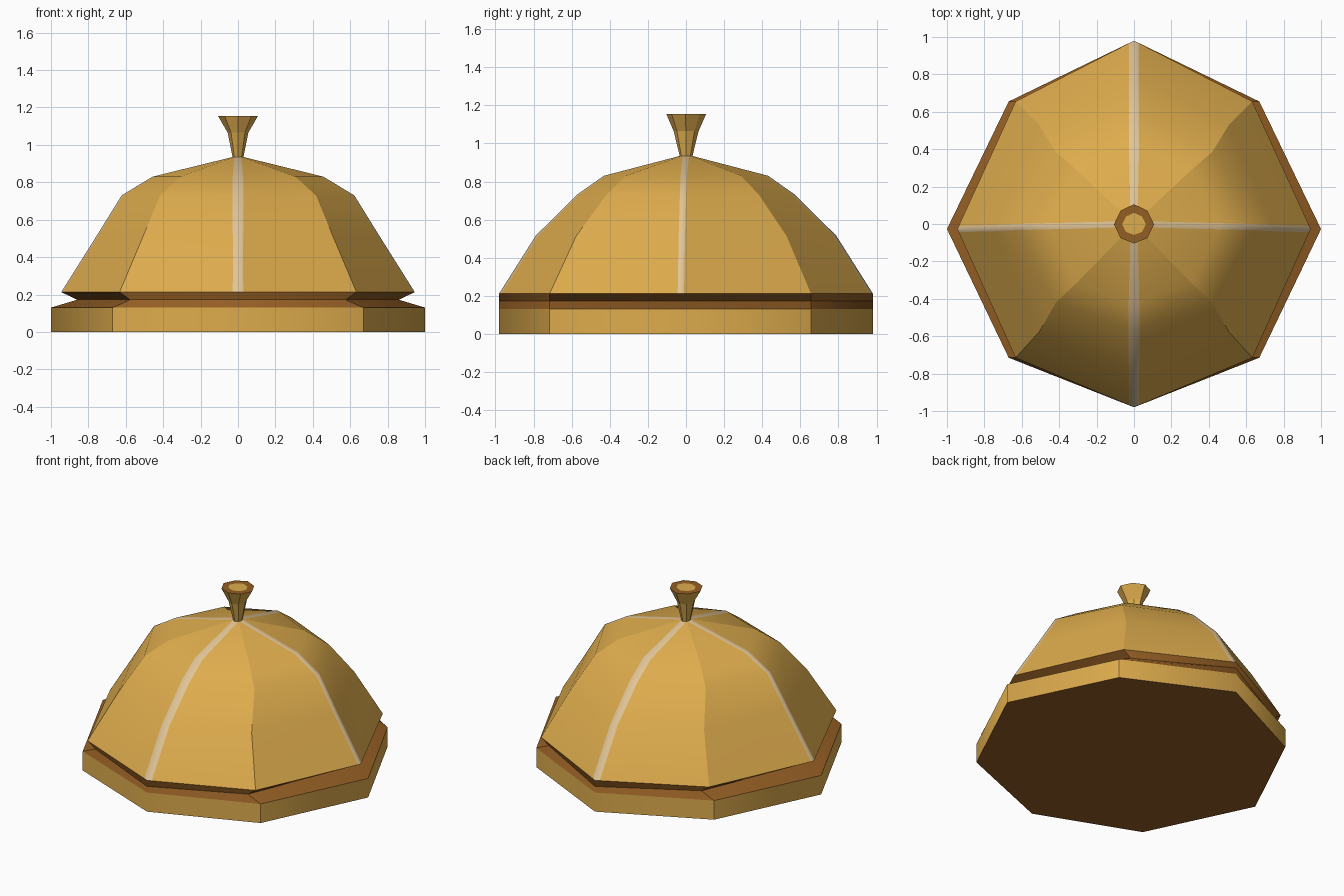
import bpy, bmesh
from mathutils import Vector

if "Cube" in bpy.data.objects:
    bpy.data.objects.remove(bpy.data.objects["Cube"])


def material(name, r, g, b):
    m = bpy.data.materials.new(name)
    lin = [((c / 255 + 0.055) / 1.055) ** 2.4 for c in (r, g, b)]
    m.diffuse_color = (*lin, 1)
    m.use_nodes = True
    m.node_tree.nodes["Principled BSDF"].inputs["Base Color"].default_value = m.diffuse_color
    return m


gold = material("gold", 222, 172, 77)
brown = material("brown", 148, 94, 36)
cream = material("pale_highlight", 224, 196, 150)

# Octagon outline: corners at odd positions, panel middles at even positions
OUTLINE = [(0, -0.98), (0.67, -0.715), (1, -0.027), (0.67, 0.655),
           (0, 0.98), (-0.67, 0.655), (-1, -0.027), (-0.67, -0.715)]


def ring(sx, sy, z, stripes=False):
    pts = [Vector((x * sx, y * sy, z)) for x, y in OUTLINE]
    if not stripes:
        return pts
    out = []
    for i, p in enumerate(pts):
        if i % 2:
            out.append(p)
            continue
        # split each panel middle into a narrow stripe
        w = 0.028 if i % 4 == 0 else 0.017
        for q, add in ((pts[i - 1], True), (pts[(i + 1) % 8], False)):
            d = q - p
            side = p + d * min(0.9, w / (d.length * 0.92))
            if add:
                out += [side, p]
            else:
                out.append(side)
    return out


def loft(name, rings, mats, side_mat=lambda j: 0, bottom=None, top=None,
         sharp=lambda j: False, flat=False):
    bm = bmesh.new()
    vs = [[bm.verts.new(p) for p in r] for r in rings]
    n = len(vs[0])
    for a, b in zip(vs, vs[1:]):
        for j in range(n):
            k = (j + 1) % n
            f = bm.faces.new((a[j], a[k], b[k], b[j]))
            f.material_index = side_mat(j)
            f.smooth = not flat
        for j in range(n):
            if sharp(j):
                bm.edges.get((a[j], b[j])).smooth = False
    for r, idx in ((vs[0][::-1], bottom), (vs[-1], top)):
        if idx is not None:
            f = bm.faces.new(r)
            f.material_index = idx
            for e in f.edges:
                e.smooth = False
    me = bpy.data.meshes.new(name)
    bm.to_mesh(me)
    bm.free()
    for m in mats:
        me.materials.append(m)
    ob = bpy.data.objects.new(name, me)
    bpy.context.collection.objects.link(ob)
    return ob


odd = lambda j: j % 2 == 1

# Base plinth with dark underside
loft("base", [ring(1, 1, 0), ring(1, 1, 0.13)], [gold, brown], bottom=1, sharp=odd)

# Recessed dark band, pinched inward along x only
loft("lower_band", [ring(1, 1, 0.13), ring(0.86, 1, 0.172)], [brown], sharp=odd)
loft("upper_band", [ring(0.86, 1, 0.172), ring(0.945, 1, 0.213)], [brown], sharp=odd)

# Dome with pale stripes down the middle of each panel
dome = [(0.945, 1, 0.213), (0.755, 0.805, 0.515), (0.622, 0.585, 0.73),
        (0.457, 0.44, 0.83), (0.03, 0.03, 0.935)]
# four points per panel: stripe edge, middle, stripe edge, corner
loft("dome", [ring(*d, stripes=True) for d in dome], [gold, cream],
     side_mat=lambda j: 1 if j % 4 < 2 else 0, top=0,
     sharp=lambda j: j % 4 == 3)

# Flared knob, dark rim and gold centre
knob = [(0.027, 0.032, 0.925), (0.055, 0.067, 1.065), (0.107, 0.107, 1.155)]


def knob_ring(sx, sy, z):
    return [Vector((x * sx, (y + 0.01) * sy, z)) for x, y in OUTLINE]


loft("knob", [knob_ring(*k) for k in knob], [gold], flat=True)
loft("knob_rim", [knob_ring(0.107, 0.107, 1.155), knob_ring(0.064, 0.06, 1.155)],
     [brown, gold], top=1, flat=True)
